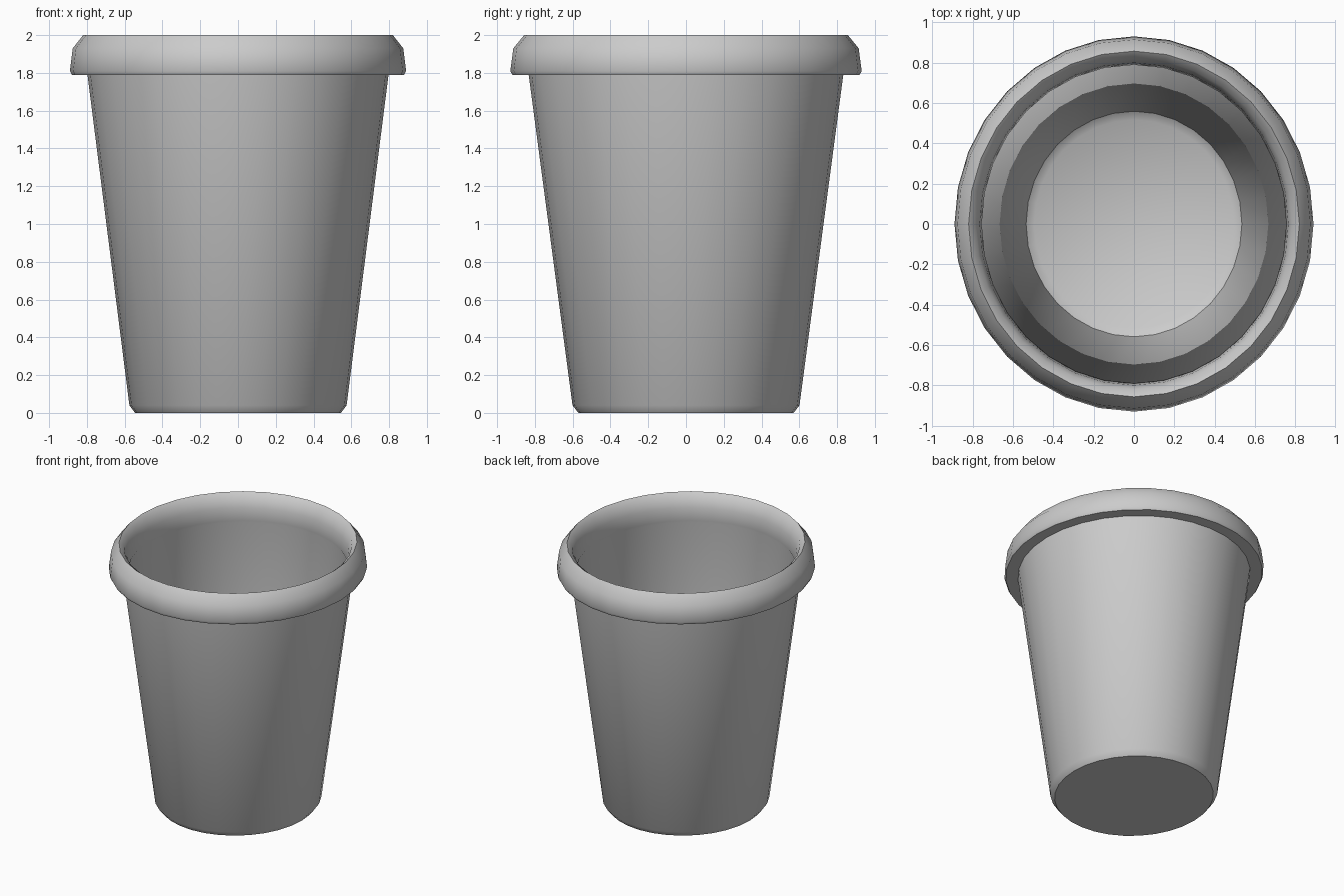
import bpy, bmesh, math

if "Cube" in bpy.data.objects:
    bpy.data.objects.remove(bpy.data.objects["Cube"])

SIDES = 32
Y_SCALE = 1.045  # the cup is slightly longer front to back

# Closed half-section (radius, height), from outer base up and back down inside
PROFILE = [
    (0.545, 0.0), (0.575, 0.04), (0.797, 1.79),             # outer wall
    (0.88, 1.79), (0.89, 1.81), (0.875, 1.93), (0.82, 2.0),  # rolled rim
    (0.785, 1.97), (0.765, 1.90), (0.755, 1.805),            # inside of rim
    (0.76, 1.79), (0.535, 0.09), (0.495, 0.06),              # inner wall
]


def ring(bm, r, z):
    return [bm.verts.new((r * math.cos(2 * math.pi * i / SIDES),
                          r * Y_SCALE * math.sin(2 * math.pi * i / SIDES), z))
            for i in range(SIDES)]


bm = bmesh.new()
rings = [ring(bm, r, z) for r, z in PROFILE]
for a, b in zip(rings, rings[1:]):
    for i in range(SIDES):
        j = (i + 1) % SIDES
        bm.faces.new((a[i], a[j], b[j], b[i]))

# Underside and inner floor
bm.faces.new(rings[0][::-1])
bm.faces.new(rings[-1])
bmesh.ops.recalc_face_normals(bm, faces=bm.faces)

mesh = bpy.data.meshes.new("cup")
bm.to_mesh(mesh)
bm.free()
cup = bpy.data.objects.new("cup", mesh)
bpy.context.collection.objects.link(cup)
bpy.context.view_layer.objects.active = cup
cup.select_set(True)
bpy.ops.object.shade_smooth_by_angle(angle=math.radians(40))
